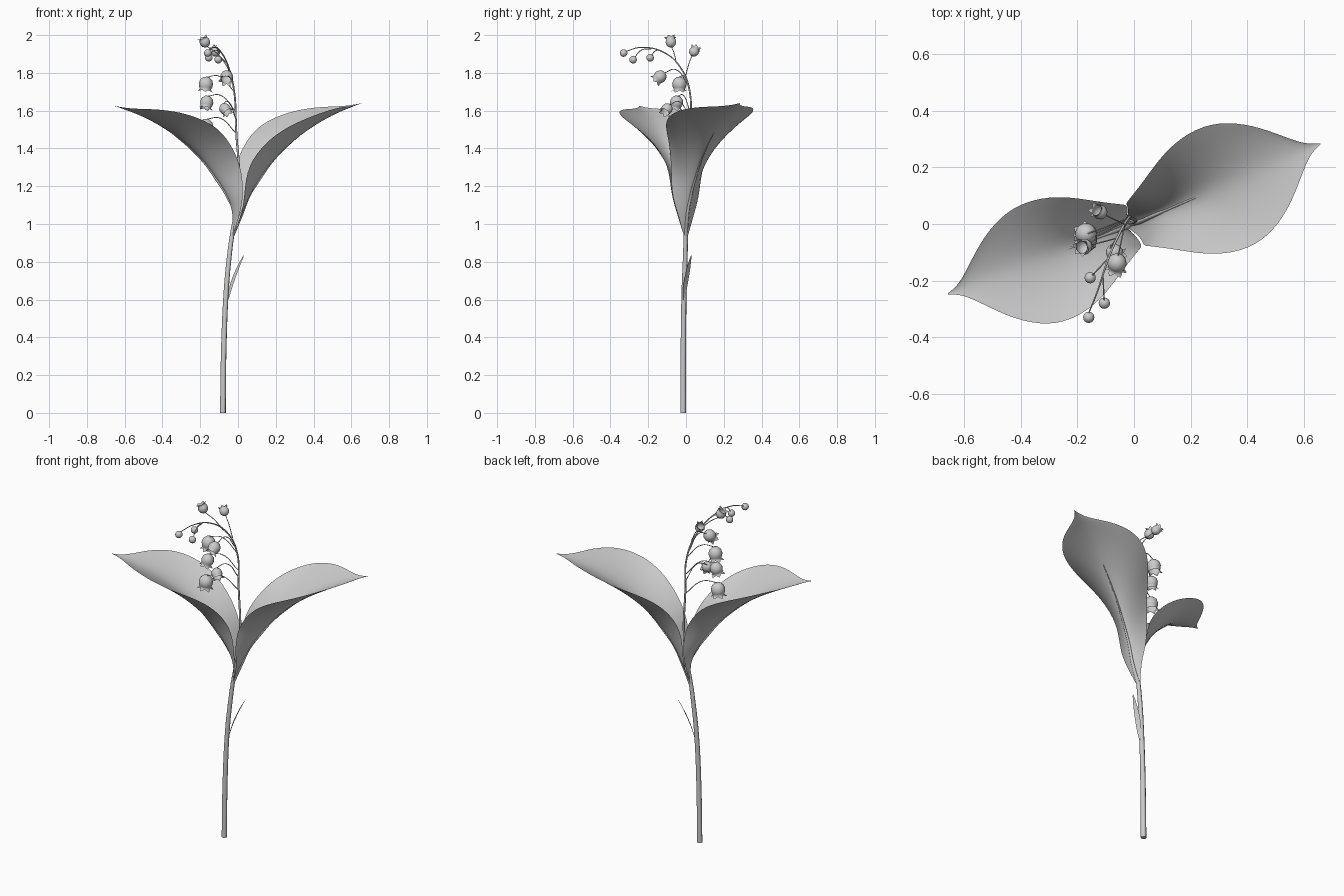
import bpy, bmesh, math
from mathutils import Vector

cube = bpy.data.objects.get("Cube")
if cube:
    bpy.data.objects.remove(cube, do_unlink=True)

grey = bpy.data.materials.new("plain grey")
grey.use_nodes = True
colour = (0.6, 0.6, 0.6, 1)
grey.diffuse_color = colour
grey.node_tree.nodes["Principled BSDF"].inputs["Base Color"].default_value = colour


def link(name, data):
    obj = bpy.data.objects.new(name, data)
    data.materials.append(grey)
    bpy.context.collection.objects.link(obj)
    return obj


def mesh_object(name, bm):
    bmesh.ops.recalc_face_normals(bm, faces=bm.faces[:])
    for face in bm.faces:
        face.smooth = True
    mesh = bpy.data.meshes.new(name)
    bm.to_mesh(mesh)
    bm.free()
    return link(name, mesh)


def tube(name, points, radius, taper=1.0):
    """Round tube through the points, thinning evenly to radius * taper."""
    curve = bpy.data.curves.new(name, "CURVE")
    curve.dimensions = "3D"
    curve.bevel_depth = radius
    curve.bevel_resolution = 2
    curve.resolution_u = 6
    curve.use_fill_caps = True
    spline = curve.splines.new("BEZIER")
    spline.bezier_points.add(len(points) - 1)
    for i, (bp, co) in enumerate(zip(spline.bezier_points, points)):
        bp.co = co
        bp.handle_left_type = bp.handle_right_type = "AUTO"
        bp.radius = 1 + (taper - 1) * i / (len(points) - 1)
    return link(name, curve)


def sheet(name, rows, columns):
    """Skin a grid of points and smooth it."""
    bm = bmesh.new()
    grid = [[bm.verts.new(co) for co in row] for row in rows]
    for a, b in zip(grid, grid[1:]):
        for i in range(columns - 1):
            bm.faces.new((a[i], a[i + 1], b[i + 1], b[i]))
    obj = mesh_object(name, bm)
    sub = obj.modifiers.new("smooth", "SUBSURF")
    sub.levels = sub.render_levels = 2
    return obj


# Stem and arching flower stalk
tube("stem", [(-.08, -.015, 0), (-.075, -.014, .35), (-.062, -.01, .65),
              (-.047, -.004, .82), (-.03, 0, .95), (-.01, .005, 1.06)], .0155, .7)
stalk = [(-.03, 0, .95), (.005, .01, 1.2), (-.01, .02, 1.5), (-.02, .02, 1.7),
         (-.05, -.03, 1.83), (-.09, -.12, 1.91), (-.13, -.24, 1.935), (-.16, -.315, 1.915)]
tube("flower_stalk", stalk, .007, .3)

# Leaf rows: midrib distance and height, then rim distance, half width and height
LEAF = [(0, .93, 0, .01, .93), (.02, 1.05, .005, .05, 1.06),
        (.065, 1.15, 0, .085, 1.16), (.125, 1.235, .015, .09, 1.31),
        (.2, 1.33, .105, .143, 1.44), (.285, 1.41, .2, .205, 1.515),
        (.375, 1.48, .31, .24, 1.565), (.48, 1.545, .42, .232, 1.6),
        (.59, 1.595, .53, .168, 1.62), (.655, 1.617, .62, .075, 1.622),
        (.69, 1.63, .675, .02, 1.63), (.725, 1.64, .725, .002, 1.64)]


def leaf(name, angle, length, drop, widths):
    """Trough-shaped leaf; widths scale its two sides, drop lowers its tip."""
    along = Vector((math.cos(angle), math.sin(angle), 0)) * length
    across = Vector((-math.sin(angle), math.cos(angle), 0))
    columns = 9
    rows, rib = [], []
    for ms, mz, es, w, ez in LEAF:
        # The foot leans over to meet the stem
        foot = Vector((-.033, 0, -drop * ms)) if mz < 1 else Vector((0, 0, -drop * ms))
        row = []
        for i in range(columns):
            u = 2 * i / (columns - 1) - 1
            k = abs(u) ** 1.6
            p = along * (ms + (es - ms) * k) + across * (w * u * widths[u > 0]) + foot
            row.append((p.x, p.y, p.z + mz + (ez - mz) * k))
        rows.append(row)
        rib.append(along * ms + foot + Vector((0, 0, mz)))
    sheet(name, rows, columns)
    # Raised rib along the lower half of the leaf
    tube(name + "_midrib", rib[:7], .01, .15)


leaf("left_leaf", math.radians(23.3), .99, 0, (1, .93))
leaf("right_leaf", math.radians(200.6), .97, .02, (.87, 1))

# Small pointed bract on the stem
bract = [(-.062, -.012, .58, .006), (-.045, -.005, .66, .015), (-.015, .01, .74, .014),
         (.012, .022, .8, .007), (.028, .03, .83, .001)]
sheet("stem_bract", [[(x - .6 * w * u + .006 * abs(u), y + .8 * w * u, z + .01 * abs(u))
                      for u in (-1, 0, 1)] for x, y, z, w in bract], 3)

# Bell outline as radius and distance toward the mouth
BELL = [(.45, -.9), (.85, -.52), (1, 0), (.92, .45), (.75, .8)]


def bell(name, centre, radius, aim):
    bm = bmesh.new()
    sides = 24
    rings = []
    for ring in range(len(BELL) + 1):
        verts = []
        for i in range(sides):
            a = math.tau * i / sides
            if ring < len(BELL):
                r, z = BELL[ring]
            else:  # six flared pointed lobes round the mouth
                lobe = abs(i % 4 - 2) / 2
                r, z = .78 + .4 * lobe, .85 + .25 * lobe
            verts.append(bm.verts.new((r * math.cos(a), r * math.sin(a), z)))
        rings.append(verts)
    top = bm.verts.new((0, 0, -1))
    for i in range(sides):
        j = (i + 1) % sides
        bm.faces.new((top, rings[0][j], rings[0][i]))
        for a, b in zip(rings, rings[1:]):
            bm.faces.new((a[i], a[j], b[j], b[i]))
    obj = mesh_object(name, bm)
    obj.location = centre
    obj.scale = (radius,) * 3
    obj.rotation_euler = aim.to_track_quat("Z", "Y").to_euler()


def bud(name, centre, radius):
    bm = bmesh.new()
    bmesh.ops.create_uvsphere(bm, u_segments=16, v_segments=10, radius=radius)
    mesh_object(name, bm).location = centre


def pedicel(name, root, end, lift):
    root, end = Vector(root), Vector(end)
    middle = root.lerp(end, .55) + Vector((0, 0, lift))
    tube(name, [root, middle, end], .0025, .8)


# Closed buds near the stalk end
bud("tip_bud", (-.16, -.33, 1.905), .02)
for n, (centre, root) in enumerate([((-.105, -.28, 1.87), (-.11, -.18, 1.928)),
                                    ((-.155, -.19, 1.88), (-.09, -.12, 1.91))]):
    bud(f"bud_{n}", centre, .02)
    pedicel(f"bud_stalk_{n}", root, centre, .025)

# Open bells: centre, radius, mouth direction, stalk root, arch of the small stalk
FLOWERS = [((-.175, -.08, 1.962), .028, (-.4, -.1, .8), (-.06, -.05, 1.85), .01),
           ((-.12, .042, 1.912), .026, (-.5, .3, .6), (-.035, 0, 1.79), .01),
           ((-.06, -.137, 1.78), .034, (-.1, -.6, -.5), (-.03, .01, 1.74), .045),
           ((-.17, -.035, 1.742), .038, (-.1, 0, -1), (-.02, .02, 1.7), .04),
           ((-.165, -.05, 1.645), .035, (-.2, -.2, -1), (-.016, .02, 1.6), .04),
           ((-.07, -.1, 1.61), .03, (.5, -.4, -.6), (-.013, .02, 1.56), .05),
           ((-.17, -.06, 1.518), .039, (-.1, 0, -1), (-.01, .02, 1.48), .04)]
for n, (centre, radius, aim, root, lift) in enumerate(FLOWERS):
    aim = Vector(aim).normalized()
    bell(f"bell_{n}", centre, radius, aim)
    pedicel(f"bell_stalk_{n}", root, Vector(centre) - aim * radius * .95, lift)
